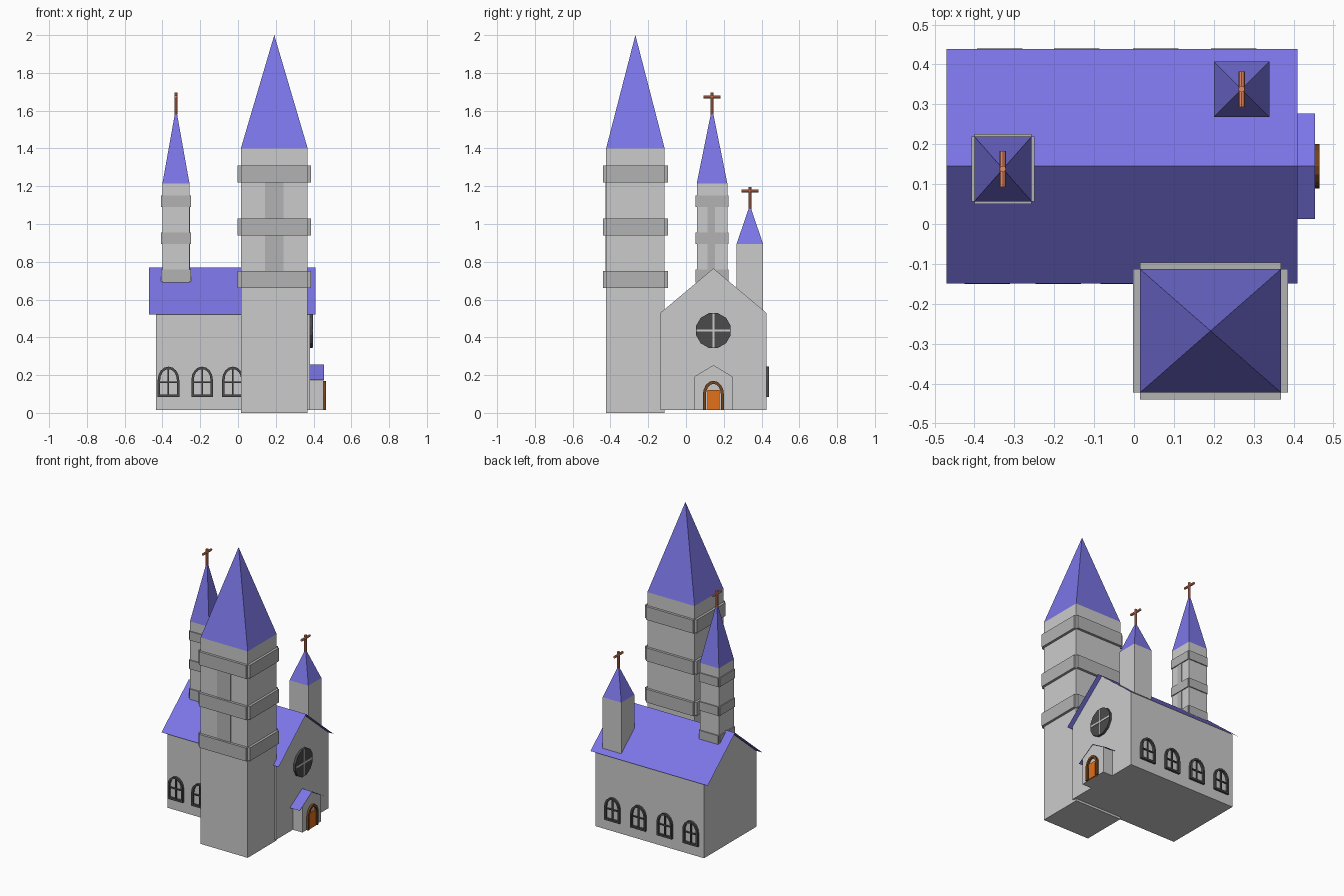
import bpy, math
from mathutils import Vector

if "Cube" in bpy.data.objects:
    bpy.data.objects.remove(bpy.data.objects["Cube"])


def material(name, rgb):
    m = bpy.data.materials.new(name)
    m.diffuse_color = (*rgb, 1)
    m.use_nodes = True
    m.node_tree.nodes["Principled BSDF"].inputs["Base Color"].default_value = m.diffuse_color
    return m


PURPLE = material("roof_purple", (0.2, 0.18, 0.8))
STONE = material("dark_stone", (0.45, 0.45, 0.45))
DARK = material("window_dark", (0.07, 0.07, 0.07))
COPPER = material("cross_copper", (0.8, 0.25, 0.13))
WOOD = material("door_wood", (0.75, 0.16, 0.01))
BROWN = material("door_frame_brown", (0.18, 0.06, 0.01))


def mesh(name, verts, faces, mat=None):
    me = bpy.data.meshes.new(name)
    me.from_pydata([tuple(v) for v in verts], [], faces)
    ob = bpy.data.objects.new(name, me)
    bpy.context.collection.objects.link(ob)
    if mat:
        me.materials.append(mat)
    return ob


def prism(name, ring, offset, mat=None):
    """Extrude a closed 3D outline along an offset vector."""
    n = len(ring)
    a = [Vector(p) for p in ring]
    b = [p + Vector(offset) for p in a]
    faces = [tuple(range(n))[::-1], tuple(range(n, 2 * n))]
    faces += [(i, (i + 1) % n, n + (i + 1) % n, n + i) for i in range(n)]
    return mesh(name, a + b, faces, mat)


def box(name, x0, x1, y0, y1, z0, z1, mat=None):
    ring = [(x0, y0, z0), (x1, y0, z0), (x1, y1, z0), (x0, y1, z0)]
    return prism(name, ring, (0, 0, z1 - z0), mat)


def spire(name, x0, x1, y0, y1, z0, z1):
    v = [(x0, y0, z0), (x1, y0, z0), (x1, y1, z0), (x0, y1, z0),
         ((x0 + x1) / 2, (y0 + y1) / 2, z1)]
    mesh(name, v, [(3, 2, 1, 0), (0, 1, 4), (1, 2, 4), (2, 3, 4), (3, 0, 4)], PURPLE)


def bands(name, x0, x1, y0, y1, levels, d):
    """Stone slabs on all four tower faces, leaving the corners notched."""
    for z0, z1 in levels:
        box(name, x0 - d, x1 + d, y0, y1, z0, z1, STONE)
        box(name, x0, x1, y0 - d, y1 + d, z0, z1, STONE)


def cross(name, x, y, z0, z1, bar_z):
    for part, length, loc, rot in (("post", z1 - z0, (x, y, (z0 + z1) / 2), 0),
                                   ("bar", 0.09, (x, y, bar_z), math.pi / 2)):
        bpy.ops.mesh.primitive_cylinder_add(vertices=8, radius=0.008, depth=length,
                                            location=loc, rotation=(rot, 0, 0))
        ob = bpy.context.object
        ob.name = f"{name}_{part}"
        ob.data.materials.append(COPPER)


def arch(w, h, straight, n=8):
    """Open outline of an arch, from bottom right over the top to bottom left."""
    pts = [(w, 0)]
    for i in range(n + 1):
        t = math.pi * i / n
        pts.append((w * math.cos(t), straight + (h - straight) * math.sin(t)))
    return pts + [(-w, 0)]


def frame(name, place, w, h, straight, t, depth, mat, sill):
    """Arched frame; place(u, v, n) maps wall coordinates to space."""
    outer = arch(w, h, straight)
    inner = [(u, v + (sill if v == 0 else 0)) for u, v in arch(w - t, h - t, straight)]
    n = len(outer)
    verts = [place(u, v, d) for d in (0, depth) for r in (outer, inner) for u, v in r]
    faces = []
    for i in range(n if sill else n - 1):
        j = (i + 1) % n
        faces += [(i, j, n + j, n + i), (2 * n + i, 3 * n + i, 3 * n + j, 2 * n + j),
                  (i, 2 * n + i, 2 * n + j, j), (n + i, n + j, 3 * n + j, 3 * n + i)]
    if not sill:
        faces += [(0, n, 3 * n, 2 * n), (n - 1, 3 * n - 1, 4 * n - 1, 2 * n - 1)]
    mesh(name, verts, faces, mat)


def window(x, y, side):
    place = lambda u, v, n: (x + u, y + side * n, 0.085 + v)
    frame("window_frame", place, 0.057, 0.16, 0.09, 0.013, 0.015, DARK, 0.013)
    ya, yb = sorted((y, y + side * 0.008))
    box("window_mullion", x - 0.004, x + 0.004, ya, yb, 0.095, 0.235, DARK)
    box("window_transom", x - 0.046, x + 0.046, ya, yb, 0.158, 0.166, DARK)


def gable_roof(name, x0, x1, yc, half, z0, z1):
    v = [(x, y, z) for x in (x0, x1) for y, z in ((yc - half, z0), (yc, z1), (yc + half, z0))]
    mesh(name, v, [(0, 3, 4, 1), (1, 4, 5, 2)], PURPLE)


def gable_house(name, x0, x1, yc, half, z0, eave, top):
    ring = [(x0, yc - half, z0), (x0, yc + half, z0), (x0, yc + half, eave),
            (x0, yc, top), (x0, yc - half, eave)]
    prism(name, ring, (x1 - x0, 0, 0))


# Nave with its roof
YC = 0.145
gable_house("nave_walls", -0.433, 0.38, YC, 0.28, 0.015, 0.53, 0.765)
gable_roof("nave_roof", -0.47, 0.41, YC, 0.294, 0.522, 0.769)

# Porch with its roof
gable_house("porch_walls", 0.37, 0.452, YC, 0.1, 0.015, 0.193, 0.253)
gable_roof("porch_roof", 0.38, 0.454, YC, 0.132, 0.175, 0.256)

# Arched door
door = lambda u, v, n: (0.451 + n, YC + u, 0.015 + v)
frame("door_frame", door, 0.056, 0.155, 0.08, 0.016, 0.014, BROWN, 0)
box("door_panel", 0.45, 0.461, YC - 0.032, YC + 0.032, 0.015, 0.122, WOOD)

# Round window above the porch
ring = [(0.378, YC + 0.095 * math.cos(a), 0.436 + 0.095 * math.sin(a))
        for a in (math.tau * (i + 0.5) / 12 for i in range(12))]
prism("round_window", ring, (0.017, 0, 0), DARK)
box("round_window_upright", 0.38, 0.398, YC - 0.006, YC + 0.006, 0.347, 0.525)
box("round_window_crossbar", 0.38, 0.398, YC - 0.089, YC + 0.089, 0.43, 0.442)

# Side windows
for x in (-0.368, -0.19, -0.027):
    window(x, -0.135, -1)
for x in (-0.337, -0.143, 0.055, 0.25):
    window(x, 0.425, 1)

# Great tower
T = (0.015, 0.369, -0.423, -0.113)
box("great_tower", *T, 0, 1.4)
spire("great_spire", *T, 1.4, 2.0)
bands("great_tower_band", *T, ((0.66, 0.75), (0.94, 1.03), (1.22, 1.31)), 0.017)
for z0, z1 in ((0.75, 0.94), (1.03, 1.22)):
    box("great_tower_panel", 0.142, 0.242, -0.426, -0.4, z0, z1, STONE)

# Slim ridge tower
S = (-0.4, -0.257, 0.057, 0.219)
box("slim_tower", *S, 0.66, 1.215)
spire("slim_spire", *S, 1.215, 1.615)
bands("slim_tower_band", *S, ((0.69, 0.76), (0.895, 0.955), (1.09, 1.15)), 0.007)
for z0, z1 in ((0.76, 0.895), (0.955, 1.09)):
    box("slim_tower_panel", -0.28, -0.254, 0.115, 0.153, z0, z1, STONE)
cross("slim_cross", -0.329, 0.138, 1.58, 1.695, 1.673)

# Small back turret
B = (0.2, 0.34, 0.268, 0.408)
box("turret", *B, 0.5, 0.895)
spire("turret_spire", *B, 0.895, 1.1)
cross("turret_cross", 0.27, 0.338, 1.07, 1.195, 1.174)
